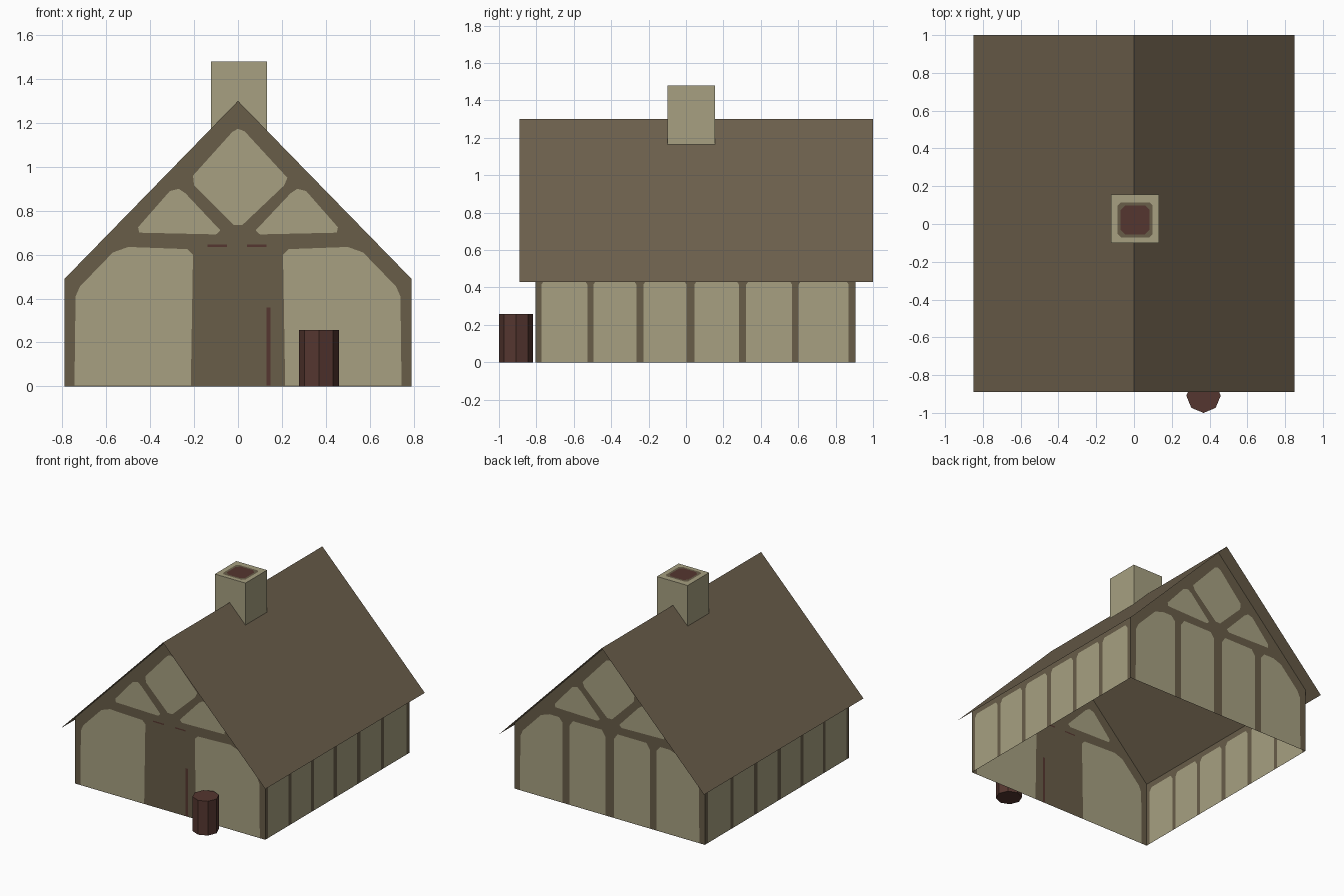
import bpy, bmesh, math
from mathutils import Vector
from mathutils.geometry import tessellate_polygon

if "Cube" in bpy.data.objects:
    bpy.data.objects.remove(bpy.data.objects["Cube"])


def material(name, rgb):
    m = bpy.data.materials.new(name)
    m.diffuse_color = (*rgb, 1)
    m.use_nodes = True
    m.node_tree.nodes["Principled BSDF"].inputs["Base Color"].default_value = m.diffuse_color
    return m


PLASTER = material("cream_plaster", (0.385, 0.352, 0.220))
TIMBER = material("brown_timber", (0.138, 0.110, 0.066))
ROOF = material("roof_brown", (0.155, 0.119, 0.074))
RED = material("dark_red_wood", (0.090, 0.037, 0.029))

W, Y0, Y1 = 0.79, -0.805, 0.905     # wall half width, front and back
EAVE, RIDGE = 0.49, 1.30
B = 0.003                           # sill margin below the panels


def finish(name, bm, mats):
    me = bpy.data.meshes.new(name)
    bm.to_mesh(me)
    bm.free()
    for m in mats:
        me.materials.append(m)
    ob = bpy.data.objects.new(name, me)
    bpy.context.collection.objects.link(ob)
    return ob


def sheet(name, outer, panels, place, outward, mats):
    """Flat sheet with inset coloured panels; panels = [(outline, material index)]."""
    loops = [[Vector(place(*p)) for p in lp] for lp in [outer] + [p[0] for p in panels]]
    flat = [Vector((*p, 0)) for lp in [outer] + [p[0] for p in panels] for p in lp]
    sizes = [len(lp) for lp in loops]
    flat_loops, i = [], 0
    for n in sizes:
        flat_loops.append(flat[i:i + n])
        i += n
    bm = bmesh.new()
    verts = [bm.verts.new(co) for lp in loops for co in lp]
    for tri in tessellate_polygon(flat_loops):
        bm.faces.new([verts[k] for k in tri])
    start = sizes[0]
    for n, (_, mi) in zip(sizes[1:], panels):
        bm.faces.new(verts[start:start + n]).material_index = mi
        start += n
    for f in bm.faces:
        f.normal_update()
        if f.normal.dot(Vector(outward)) < 0:
            f.normal_flip()
    return finish(name, bm, mats)


def mirror(pts):
    return [(-x, z) for x, z in reversed(pts)]


def rect(x0, x1, z0, z1):
    return [(x0, z0), (x1, z0), (x1, z1), (x0, z1)]


def arched(x0, x1, z1, c=0.03):
    return [(x0, B), (x1, B), (x1, z1 - 1.5 * c), (x1 - c, z1), (x0 + c, z1), (x0, z1 - 1.5 * c)]


# gable walls: plaster fields between timbers
gable = [(-W, 0), (W, 0), (W, EAVE), (0, RIDGE), (-W, EAVE)]
diamond = [(-0.02, 0.735), (0.02, 0.735), (0.21, 0.915), (0.225, 0.95), (0.03, 1.162),
           (0, 1.173), (-0.025, 1.16), (-0.205, 0.96), (-0.2, 0.915)]
triangle = [(0.08, 0.71), (0.1, 0.692), (0.45, 0.70), (0.455, 0.725), (0.31, 0.89),
            (0.27, 0.9), (0.24, 0.88)]
field = [(0.215, B), (0.745, B), (0.74, 0.41), (0.72, 0.455), (0.57, 0.61),
         (0.5, 0.635), (0.23, 0.625), (0.205, 0.6)]
outer_field = [(0.39, B)] + field[1:6] + [(0.42, 0.635), (0.39, 0.6)]
upper = [(diamond, 1), (triangle, 1), (mirror(triangle), 1)]
inner_field = arched(0.035, 0.335, 0.635)

# door markings
marks = [(rect(0.13, 0.147, B, 0.36), 2), (rect(-0.14, -0.05, 0.635, 0.645), 2),
         (rect(0.04, 0.13, 0.635, 0.645), 2)]
sheet("front_wall", gable, upper + [(field, 1), (mirror(field), 1)] + marks,
      lambda x, z: (x, Y0, z), (0, -1, 0), [TIMBER, PLASTER, RED])
sheet("back_wall", gable,
      upper + [(f, 1) for p in (outer_field, inner_field) for f in (p, mirror(p))],
      lambda x, z: (x, Y1, z), (0, 1, 0), [TIMBER, PLASTER])

# side walls: six plaster bays each
bays = [(-0.773, -0.527), (-0.495, -0.265), (-0.228, 0.003), (0.045, 0.283),
        (0.322, 0.567), (0.602, 0.870)]
for s, name in ((1, "right_wall"), (-1, "left_wall")):
    sheet(name, rect(Y0, Y1, 0, EAVE), [(arched(a, b, 0.445, 0.02), 1) for a, b in bays],
          lambda y, z: (s * W, y, z), (s, 0, 0), [TIMBER, PLASTER])

# roof: two thin slopes
edge = 0.85
low = RIDGE - edge * (RIDGE - EAVE) / W
bm = bmesh.new()
rows = [[bm.verts.new((x, y, z)) for x, z in ((-edge, low), (0, RIDGE), (edge, low))]
        for y in (-0.89, 1.0)]
for i in (0, 1):
    bm.faces.new((rows[0][i], rows[0][i + 1], rows[1][i + 1], rows[1][i]))
finish("roof", bm, [ROOF])

# chimney: four sides, then a top with rim and flue
cx0, cx1, cy0, cy1, cz = -0.122, 0.132, -0.10, 0.155, 1.48
bm = bmesh.new()
corners = rect(cx0, cx1, cy0, cy1)
lo = [bm.verts.new((x, y, 1.15)) for x, y in corners]
hi = [bm.verts.new((x, y, cz)) for x, y in corners]
for i in range(4):
    j = (i + 1) % 4
    bm.faces.new((lo[i], lo[j], hi[j], hi[i]))


def octagon(r, c):
    x, y = 0.006, 0.022
    pts = [(r, -c), (r, c), (c, r), (-c, r), (-r, c), (-r, -c), (-c, -r), (c, -r)]
    return [bm.verts.new((x + a, y + b, cz)) for a, b in pts]


rim, flue = octagon(0.093, 0.075), octagon(0.077, 0.052)
for i in range(8):
    j = (i + 1) % 8
    bm.faces.new((flue[i], rim[i], rim[j], flue[j])).material_index = 1
bm.faces.new(flue).material_index = 2
for k, c in enumerate((hi[1], hi[2], hi[3], hi[0])):      # plaster border round the rim
    nxt = (hi[2], hi[3], hi[0], hi[1])[k]
    a, b = rim[2 * k], rim[2 * k + 1]
    bm.faces.new((a, c, nxt, b))
    bm.faces.new((b, nxt, rim[(2 * k + 2) % 8]))
finish("chimney", bm, [PLASTER, TIMBER, RED])

# barrel: eight sides beside the door
bm = bmesh.new()
bmesh.ops.create_cone(bm, cap_ends=True, segments=8, radius1=0.091, radius2=0.091, depth=0.257)
bmesh.ops.translate(bm, verts=bm.verts, vec=(0.368, -0.909, 0.1285))
finish("barrel", bm, [RED])
